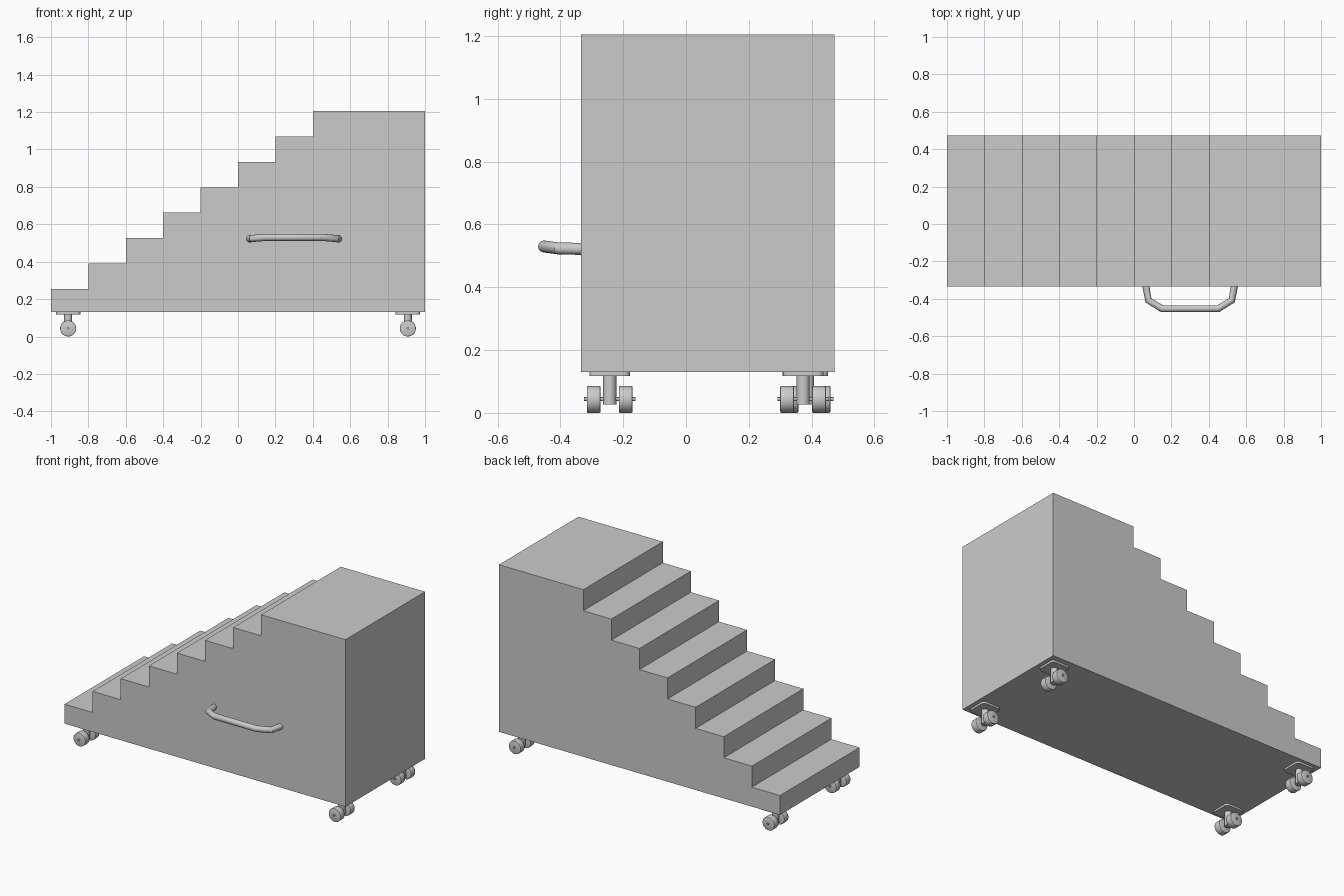
import bpy, bmesh, math
from mathutils import Matrix

if "Cube" in bpy.data.objects:
    bpy.data.objects.remove(bpy.data.objects["Cube"])

def finish(name, bm, smooth=False):
    bmesh.ops.recalc_face_normals(bm, faces=bm.faces)
    me = bpy.data.meshes.new(name)
    bm.to_mesh(me)
    bm.free()
    ob = bpy.data.objects.new(name, me)
    bpy.context.collection.objects.link(ob)
    if smooth:
        shade(ob)
    return ob

def shade(ob):
    bpy.ops.object.select_all(action='DESELECT')
    ob.select_set(True)
    bpy.context.view_layer.objects.active = ob
    bpy.ops.object.shade_smooth_by_angle(angle=math.radians(35))

def cylinder(name, loc, r, depth, axis='Z', bevel=0.0, sides=24):
    bm = bmesh.new()
    bmesh.ops.create_cone(bm, cap_ends=True, segments=sides, radius1=r, radius2=r, depth=depth)
    if bevel:
        rims = [e for e in bm.edges if abs(e.verts[0].co.z - e.verts[1].co.z) < 1e-6]
        bmesh.ops.bevel(bm, geom=rims, offset=bevel, segments=2, affect='EDGES', profile=0.5)
    if axis == 'Y':
        bm.transform(Matrix.Rotation(math.pi / 2, 4, 'X'))
    bm.transform(Matrix.Translation(loc))
    return finish(name, bm, True)

# stair body: stepped side profile extruded across y
Y0, Y1, Z0, Z1, RISE = -0.335, 0.473, 0.13, 0.255, 0.1357
profile = [(1, Z0), (-1, Z0)]
for i in range(8):
    z = Z1 + RISE * i
    profile += [(-1 + 0.2 * i, z), (-0.8 + 0.2 * i if i < 7 else 1, z)]
bm = bmesh.new()
face = bm.faces.new([bm.verts.new((x, Y0, z)) for x, z in profile])
ext = bmesh.ops.extrude_face_region(bm, geom=[face])
bmesh.ops.translate(bm, vec=(0, Y1 - Y0, 0),
                    verts=[v for v in ext['geom'] if isinstance(v, bmesh.types.BMVert)])
finish("stair_body", bm)

# twin-wheel casters
def caster(tag, x, y):
    bm = bmesh.new()
    bmesh.ops.create_cube(bm, size=1)
    bm.transform(Matrix.Translation((x, y, 0.1235)) @ Matrix.Diagonal((0.13, 0.13, 0.013, 1)))
    upright = [e for e in bm.edges if abs(e.verts[0].co.z - e.verts[1].co.z) > 0.005]
    bmesh.ops.bevel(bm, geom=upright, offset=0.02, segments=4, affect='EDGES', profile=0.5)
    finish(tag + "_caster_plate", bm, True)
    cylinder(tag + "_caster_stem", (x, y, 0.072), 0.021, 0.092)
    cylinder(tag + "_caster_axle", (x, y, 0.044), 0.006, 0.164, 'Y', sides=12)
    for side, s in (("front", -1), ("back", 1)):
        cylinder(f"{tag}_caster_{side}_wheel", (x, y + s * 0.051, 0.043), 0.043, 0.044, 'Y', 0.004, 32)

for tag, x, y in (("front_left", -0.908, -0.243), ("front_right", 0.908, -0.243),
                  ("back_left", -0.908, 0.387), ("back_right", 0.908, 0.373)):
    caster(tag, x, y)

# bent tube handle on the front side
half = [(0.237, -0.33, 0.522), (0.223, -0.408, 0.524), (0.150, -0.453, 0.530)]
path = [(0.3 - x, y, z) for x, y, z in half] + [(0.3 + x, y, z) for x, y, z in reversed(half)]
cu = bpy.data.curves.new("handle", 'CURVE')
cu.dimensions = '3D'
cu.bevel_depth = 0.019
cu.bevel_resolution = 4
cu.use_fill_caps = True
sp = cu.splines.new('POLY')
sp.points.add(len(path) - 1)
for p, co in zip(sp.points, path):
    p.co = (*co, 1)
handle = bpy.data.objects.new("handle", cu)
bpy.context.collection.objects.link(handle)
bpy.ops.object.select_all(action='DESELECT')
handle.select_set(True)
bpy.context.view_layer.objects.active = handle
bpy.ops.object.convert(target='MESH')
shade(bpy.context.view_layer.objects.active)
